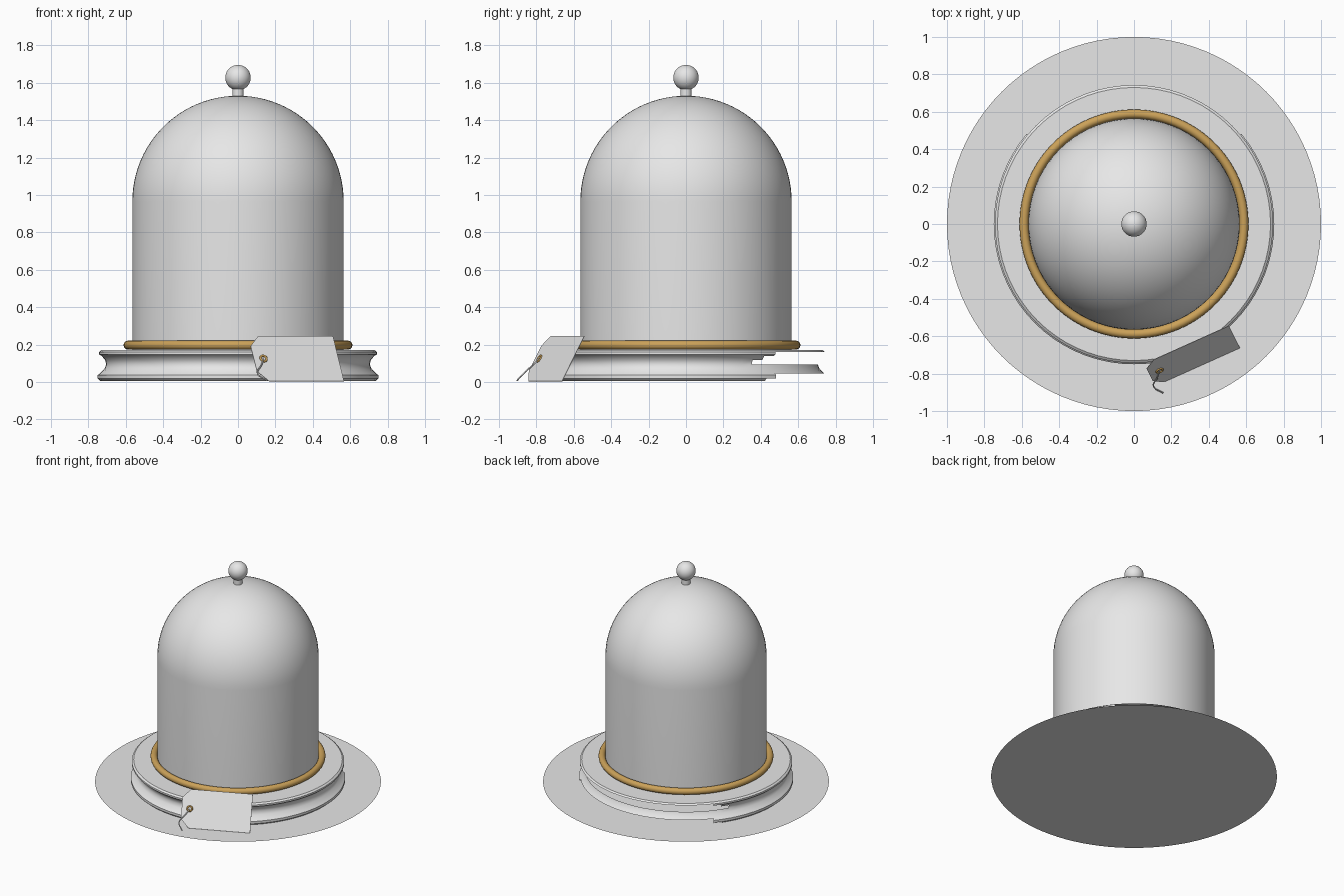
import bpy, bmesh, math
from mathutils import Vector

cube = bpy.data.objects.get("Cube")
if cube:
    bpy.data.objects.remove(cube, do_unlink=True)


def material(name, rgb):
    m = bpy.data.materials.new(name)
    m.diffuse_color = (*rgb, 1)
    m.use_nodes = True
    m.node_tree.nodes["Principled BSDF"].inputs["Base Color"].default_value = (*rgb, 1)
    return m


GREY = material("pale grey", (0.8, 0.8, 0.8))
GOLD = material("brass gold", (0.6, 0.36, 0.1))


def finish(obj, mat, smooth=True, angle=35):
    obj.data.materials.clear()
    obj.data.materials.append(mat)
    if smooth:
        bpy.ops.object.select_all(action='DESELECT')
        obj.select_set(True)
        bpy.context.view_layer.objects.active = obj
        bpy.ops.object.shade_smooth_by_angle(angle=math.radians(angle))
    return obj


def from_bmesh(name, bm, mat, smooth=True):
    mesh = bpy.data.meshes.new(name)
    bm.to_mesh(mesh)
    bm.free()
    obj = bpy.data.objects.new(name, mesh)
    bpy.context.collection.objects.link(obj)
    return finish(obj, mat, smooth)


def lathe(name, profile, mat, open_back=None, steps=72):
    """Turn (radius, z) points, listed bottom to top, around the z axis.
    open_back maps a band number to the y beyond which it is left open."""
    bm = bmesh.new()
    rings = []
    for r, z in profile:
        if r == 0:
            rings.append([bm.verts.new((0, 0, z))] * steps)
        else:
            rings.append([bm.verts.new((r * math.cos(i * math.tau / steps),
                                        r * math.sin(i * math.tau / steps), z))
                          for i in range(steps)])
    for band, (low, high) in enumerate(zip(rings, rings[1:])):
        limit = (open_back or {}).get(band, 9)
        for i in range(steps):
            j = (i + 1) % steps
            if (low[i].co.y + low[j].co.y) / 2 > limit:
                continue
            corners = dict.fromkeys((low[i], low[j], high[j], high[i]))
            bm.faces.new(list(corners))
    return from_bmesh(name, bm, mat)


# Flat ground disc
bpy.ops.mesh.primitive_circle_add(vertices=96, radius=1, fill_type='NGON')
disc = bpy.context.object
disc.name = "ground_disc"
finish(disc, GREY, smooth=False)

# Turned plinth with a coved waist; several bands are open at the back
plinth = [(0.735, 0.005), (0.75, 0.018), (0.75, 0.036), (0.74, 0.045),
          (0.715, 0.068), (0.705, 0.093), (0.71, 0.117), (0.73, 0.14),
          (0.743, 0.147), (0.743, 0.16), (0.73, 0.17), (0, 0.17)]
lathe("plinth", plinth, GREY,
      {0: 0.41, 1: 0.46, 2: 0.46, 5: 0.37, 6: 0.41, 7: 0.46, 8: 0.46})

# Bell-shaped cover: straight wall and half-sphere top
R, SHOULDER = 0.565, 0.965
dome = [(R, 0.17)]
for k in range(24):
    a = k / 24 * math.pi / 2
    dome.append((R * math.cos(a), SHOULDER + R * math.sin(a)))
dome.append((0, SHOULDER + R))
lathe("dome", dome, GREY)

# Neck and ball handle
lathe("handle_neck", [(0.03, 1.52), (0.03, 1.575)], GREY, steps=32)
bpy.ops.mesh.primitive_uv_sphere_add(segments=32, ring_count=20, radius=0.068,
                                     location=(0, 0, 1.627))
ball = bpy.context.object
ball.name = "handle_ball"
finish(ball, GREY)

# Brass ring around the foot of the cover
bpy.ops.mesh.primitive_torus_add(major_radius=0.588, minor_radius=0.024,
                                 major_segments=96, minor_segments=16,
                                 location=(0, 0, 0.197))
ring = bpy.context.object
ring.name = "brass_ring"
finish(ring, GOLD, angle=60)

# Paper tag leaning on the plinth, in its own length and height directions
corner = Vector((0.166, -0.843, 0.005))
along = Vector((0.401, 0.18, 0))
up = Vector((-0.059, 0.118, 0.24))
normal = along.cross(up).normalized()
outline = [(0, 0), (1, 0), (1, 1), (0, 1), (-0.13, 0.78), (-0.13, 0.22)]
bm = bmesh.new()
front = bm.faces.new([bm.verts.new(corner + along * a + up * b) for a, b in outline])
back = bmesh.ops.extrude_face_region(bm, geom=[front])
moved = [g for g in back["geom"] if isinstance(g, bmesh.types.BMVert)]
bmesh.ops.translate(bm, verts=moved, vec=-normal * 0.003)
bmesh.ops.recalc_face_normals(bm, faces=bm.faces)
from_bmesh("paper_tag", bm, GREY, smooth=False)

# Brass eyelet
hole = corner + up * 0.5
bpy.ops.mesh.primitive_torus_add(major_radius=0.017, minor_radius=0.006,
                                 major_segments=24, minor_segments=8, location=hole,
                                 rotation=normal.to_track_quat('Z', 'Y').to_euler())
eyelet = bpy.context.object
eyelet.name = "tag_eyelet"
finish(eyelet, GOLD, angle=60)

# Loose string
curve = bpy.data.curves.new("tag_string", 'CURVE')
curve.dimensions = '3D'
curve.bevel_depth = 0.004
curve.bevel_resolution = 2
spline = curve.splines.new('BEZIER')
path = [hole, Vector((0.125, -0.82, 0.09)), Vector((0.105, -0.868, 0.045)),
        Vector((0.155, -0.903, 0.008))]
spline.bezier_points.add(len(path) - 1)
for point, co in zip(spline.bezier_points, path):
    point.co = co
    point.handle_left_type = point.handle_right_type = 'AUTO'
string = bpy.data.objects.new("tag_string", curve)
bpy.context.collection.objects.link(string)
curve.materials.append(GREY)
